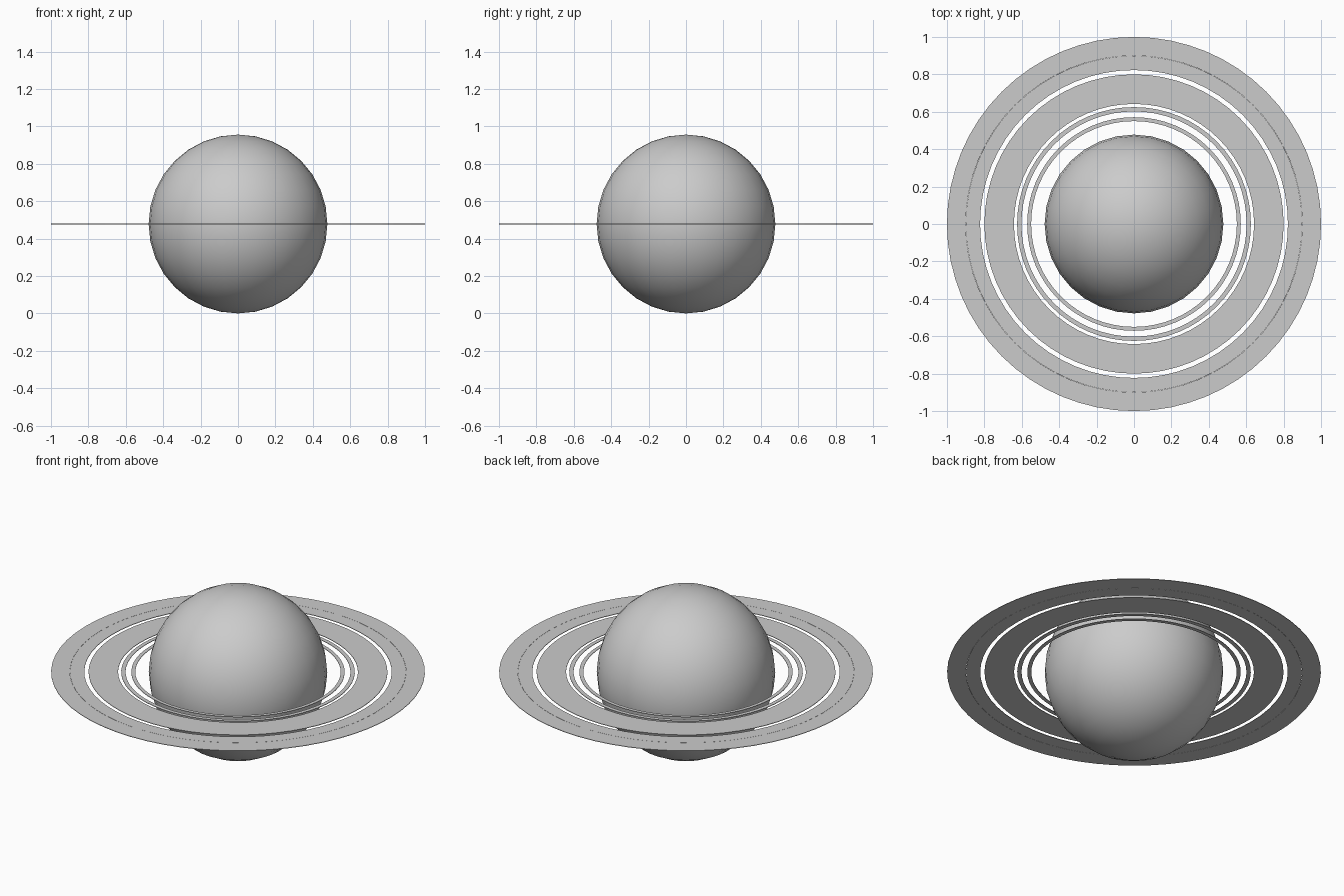
import bpy
import bmesh
import math

cube = bpy.data.objects.get("Cube")
if cube:
    bpy.data.objects.remove(cube, do_unlink=True)

CENTRE_Z = 0.478
THICKNESS = 0.003


def make_material(name, colour):
    mat = bpy.data.materials.new(name)
    mat.use_nodes = True
    mat.diffuse_color = colour
    mat.node_tree.nodes["Principled BSDF"].inputs["Base Color"].default_value = colour
    return mat


grey = make_material("plain grey", (0.6, 0.6, 0.6, 1))


def make_ring(name, inner, outer, segments=64):
    """Thin flat annulus, spun from a rectangular section."""
    bm = bmesh.new()
    h = THICKNESS / 2
    section = [bm.verts.new((r, 0, z)) for r, z in
               ((inner, -h), (outer, -h), (outer, h), (inner, h))]
    edges = [bm.edges.new((section[i], section[(i + 1) % 4])) for i in range(4)]
    bmesh.ops.spin(bm, geom=section + edges, cent=(0, 0, 0), axis=(0, 0, 1),
                   angle=math.tau, steps=segments, use_duplicate=False)
    bmesh.ops.remove_doubles(bm, verts=bm.verts, dist=0.0001)
    bmesh.ops.recalc_face_normals(bm, faces=bm.faces)
    mesh = bpy.data.meshes.new(name)
    bm.to_mesh(mesh)
    bm.free()
    mesh.materials.append(grey)
    ring = bpy.data.objects.new(name, mesh)
    ring.location.z = CENTRE_Z
    bpy.context.collection.objects.link(ring)


# Planet globe
bpy.ops.mesh.primitive_uv_sphere_add(segments=32, ring_count=16, radius=CENTRE_Z,
                                     location=(0, 0, CENTRE_Z))
planet = bpy.context.object
planet.name = "planet"
planet.data.materials.append(grey)
bpy.ops.object.shade_smooth()

# Concentric rings, with a hairline gap in the outermost band
for name, inner, outer in (("innermost_ring", 0.55, 0.571),
                           ("inner_ring", 0.602, 0.625),
                           ("middle_ring", 0.642, 0.80),
                           ("outer_ring", 0.823, 0.899),
                           ("outermost_ring", 0.90, 1.0)):
    make_ring(name, inner, outer)
